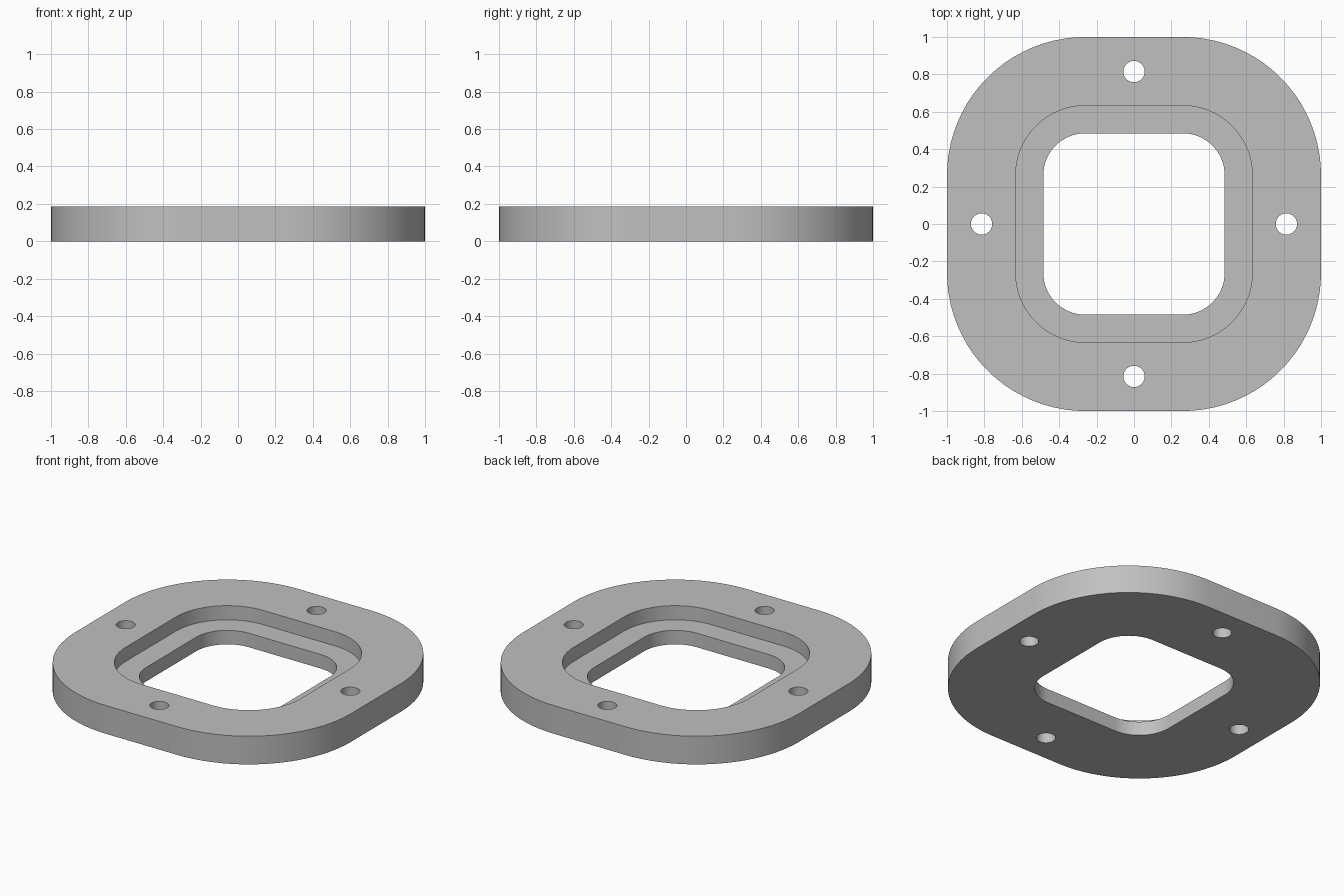
import bpy, bmesh, math

if "Cube" in bpy.data.objects:
    bpy.data.objects.remove(bpy.data.objects["Cube"], do_unlink=True)

HEIGHT = 0.185
LEDGE = 0.092       # height of the recessed step
CORNER = 0.26       # shared centre of all corner arcs

grey = bpy.data.materials.new("Plain grey")
grey.use_nodes = True
colour = (0.53, 0.53, 0.53, 1)
grey.diffuse_color = colour
grey.node_tree.nodes["Principled BSDF"].inputs["Base Color"].default_value = colour


def rounded_square(half, steps=20):
    """Outline of a square with corner arcs centred on CORNER."""
    points = []
    for quarter in range(4):
        middle = math.radians(45 + 90 * quarter)
        cx = math.copysign(CORNER, math.cos(middle))
        cy = math.copysign(CORNER, math.sin(middle))
        for i in range(steps + 1):
            a = math.pi / 2 * (quarter + i / steps)
            r = half - CORNER
            points.append((cx + r * math.cos(a), cy + r * math.sin(a)))
    return points


def circle(x, y, radius, steps=40):
    return [(x + radius * math.cos(2 * math.pi * i / steps),
             y + radius * math.sin(2 * math.pi * i / steps)) for i in range(steps)]


def prism(name, outline, bottom, top):
    bm = bmesh.new()
    base = bm.faces.new([bm.verts.new((x, y, bottom)) for x, y in outline])
    side = bmesh.ops.extrude_face_region(bm, geom=[base])["geom"]
    moved = [v for v in side if isinstance(v, bmesh.types.BMVert)]
    bmesh.ops.translate(bm, verts=moved, vec=(0, 0, top - bottom))
    bmesh.ops.recalc_face_normals(bm, faces=bm.faces)
    mesh = bpy.data.meshes.new(name)
    bm.to_mesh(mesh)
    bm.free()
    mesh.materials.append(grey)
    obj = bpy.data.objects.new(name, mesh)
    bpy.context.collection.objects.link(obj)
    return obj


def cut(target, cutter):
    cutter.hide_render = True
    mod = target.modifiers.new("Cut", "BOOLEAN")
    mod.operation = "DIFFERENCE"
    mod.solver = "EXACT"
    mod.object = cutter
    bpy.context.view_layer.objects.active = target
    bpy.ops.object.modifier_apply(modifier=mod.name)
    bpy.data.objects.remove(cutter, do_unlink=True)


# Flange body
flange = prism("flange_plate", rounded_square(1), 0, HEIGHT)

# Stepped window: wide recess above, narrower opening through
cut(flange, prism("recess_cutter", rounded_square(0.633), LEDGE, HEIGHT + 0.1))
cut(flange, prism("opening_cutter", rounded_square(0.485), -0.1, HEIGHT + 0.1))

# Four bolt holes, one in the middle of each side
for quarter in range(4):
    a = quarter * math.pi / 2
    hole = circle(0.815 * math.cos(a), 0.815 * math.sin(a), 0.057)
    cut(flange, prism("bolt_hole_cutter", hole, -0.1, HEIGHT + 0.1))

# Smooth arcs with crisp rims
bpy.ops.object.select_all(action="DESELECT")
flange.select_set(True)
bpy.context.view_layer.objects.active = flange
bpy.ops.object.shade_smooth_by_angle(angle=math.radians(30))
